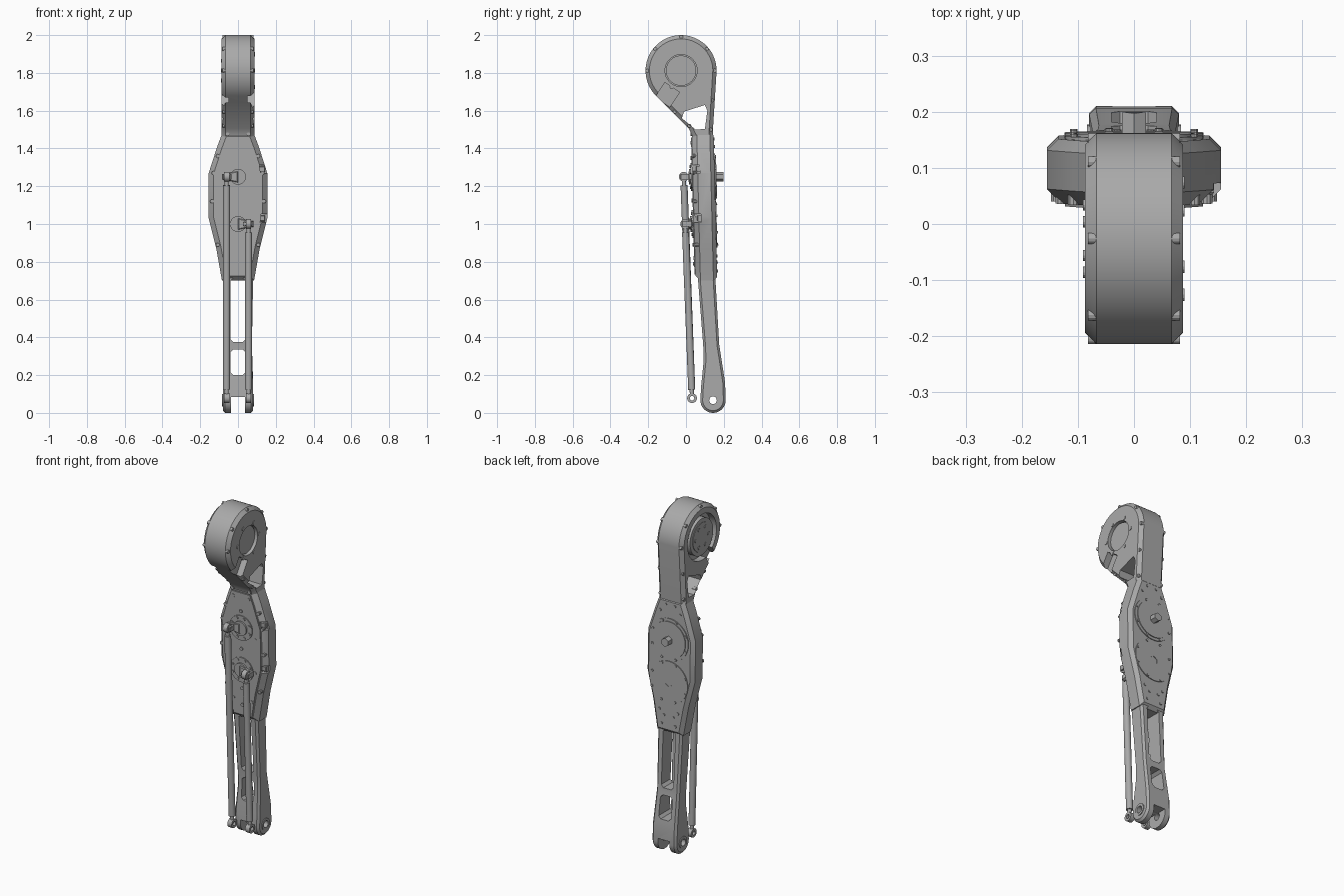
import bpy, bmesh
from math import sin, cos, radians, tau
from mathutils import Vector, Matrix

if "Cube" in bpy.data.objects:
    bpy.data.objects.remove(bpy.data.objects["Cube"])

metal = bpy.data.materials.new("light_grey_metal")
metal.use_nodes = True
metal.diffuse_color = (0.4, 0.4, 0.4, 1)
metal.node_tree.nodes["Principled BSDF"].inputs["Base Color"].default_value = (0.4, 0.4, 0.4, 1)


def finish(name, bm):
    bmesh.ops.recalc_face_normals(bm, faces=bm.faces)
    mesh = bpy.data.meshes.new(name)
    bm.to_mesh(mesh)
    bm.free()
    mesh.materials.append(metal)
    ob = bpy.data.objects.new(name, mesh)
    bpy.context.scene.collection.objects.link(ob)
    return ob


def inset(pts, d):
    """Mitred inward offset of a counter-clockwise outline."""
    out = []
    for i, p in enumerate(pts):
        p, a, b = Vector(p), Vector(pts[i - 1]), Vector(pts[(i + 1) % len(pts)])
        e, f = (p - a).normalized(), (b - p).normalized()
        n, m = Vector((-e.y, e.x)), Vector((-f.y, f.x))
        out.append(p + (n + m) * d / (1 + n.dot(m)))
    return out


def prism(name, pts, axis, lo, hi, ch=0.0, ch_hi=None):
    """Extrude an outline along x or y with chamfered ends."""
    ch_hi = ch if ch_hi is None else ch_hi
    layers = [(lo, ch), (lo + ch, 0), (hi - ch_hi, 0), (hi, ch_hi)] if ch else [(lo, 0), (hi, 0)]
    bm = bmesh.new()
    rings = []
    for t, d in layers:
        ring = inset(pts, d) if d else pts
        rings.append([bm.verts.new((t, u, v) if axis == "x" else (u, t, v)) for u, v in ring])
    for a, b in zip(rings, rings[1:]):
        for i in range(len(a)):
            bm.faces.new((a[i - 1], a[i], b[i], b[i - 1]))
    bm.faces.new(rings[0])
    bm.faces.new(rings[-1])
    return finish(name, bm)


def cylinders(name, items, sides=32):
    """One object from (start, end, radius) cylinders."""
    bm = bmesh.new()
    for p, q, r in items:
        p, q = Vector(p), Vector(q)
        m = Matrix.Translation((p + q) / 2) @ (q - p).to_track_quat("Z", "Y").to_matrix().to_4x4()
        bmesh.ops.create_cone(bm, cap_ends=True, segments=sides, radius1=r, radius2=r,
                              depth=(q - p).length, matrix=m)
    return finish(name, bm)


def rect(u0, u1, v0, v1):
    return [(u0, v0), (u1, v0), (u1, v1), (u0, v1)]


def cut(ob, *cutters):
    for c in cutters:
        mod = ob.modifiers.new("cut", "BOOLEAN")
        mod.operation, mod.solver, mod.object = "DIFFERENCE", "EXACT", c
        bpy.context.view_layer.objects.active = ob
        bpy.ops.object.modifier_apply(modifier=mod.name)
        bpy.data.objects.remove(c)


def polar(c, r, a):
    return c[0] + r * cos(a), c[1] + r * sin(a)


# Hip housing: round head running down into the neck
HIP = (-0.026, 1.812)
R = 0.188
arc = [polar(HIP, R, radians(a)) for a in range(0, 226, 5)]
head = prism("hip_housing", arc + [(0.015, 1.505), (0.037, 1.46), (0.04, 1.4), (0.14, 1.4), (0.142, 1.49)],
             "x", -0.087, 0.087, 0.02)
neck_hole = [(-0.022, 1.56), (0.05, 1.5), (0.1, 1.503), (0.113, 1.6), (0.1, 1.63), (-0.01, 1.595)]
cut(head, prism("c", neck_hole, "x", -0.2, 0.2))
cut(head, cylinders("c", [((0.06, *HIP), (0.2, *HIP), 0.085)], 48),
    cylinders("c", [((-0.2, *HIP), (-0.05, *HIP), 0.135)], 48))
# Cable notches at the lower front of both cheeks
for s, half in ((1, 0.047), (-1, 0.035)):
    d, n = Vector((0.83, -0.55)), Vector((0.55, 0.83))
    c = Vector((-0.095, 1.69))
    pts = [c + d * i * half + n * j for i, j in ((-1, -0.055), (1, -0.055), (1, 0.04), (-1, 0.04))]
    cut(head, prism("c", pts, "x", *sorted((s * 0.05, s * 0.2))))

hip_motor = cylinders("hip_motor", [((-0.045, *HIP), (-0.084, *HIP), 0.108), ((-0.08, *HIP), (-0.087, *HIP), 0.085),
                                    ((0.055, *HIP), (0.072, *HIP), 0.08)], 48)
bolts = []
for k in range(6):
    y, z = polar(HIP, 0.1, tau * k / 6)
    bolts.append(((0.08, y, z), (0.09, y, z), 0.011))
    y, z = polar(HIP, 0.06, tau * k / 6)
    bolts.append(((-0.08, y, z), (-0.091, y, z), 0.01))
rim = [polar(HIP, 0.178, radians(a)) for a in (0, 40, 90, 140, 180)]
for y, z in rim + [(0.138, 1.655), (0.13, 1.5), (-0.06, 1.595), (0.018, 1.52)]:
    for s in (1, -1):
        bolts.append(((s * 0.06, y, z), (s * 0.082, y, z), 0.01))
cylinders("hip_bolts", bolts, 12)

# Knee drive body: long chamfered casing
half = [(0.085, 0.7), (0.115, 0.87), (0.155, 1.03), (0.155, 1.27), (0.11, 1.41), (0.08, 1.49)]
outline = half + [(-x, z) for x, z in reversed(half)]
body = prism("drive_body", outline, "y", 0.038, 0.153, 0.026, 0.02)
for z in (1.03, 1.29):
    cut(body, prism("c", rect(0.115, 0.2, z - 0.022, z + 0.022), "y", 0.0, 0.075))
sheared = [body]
sheared.append(prism("front_panel", inset(outline, 0.032), "y", 0.033, 0.045))

# Front output flanges and rear motor covers
MOTORS = (1.25, 1.0)
flange, cover, small = [], [], []
for z in MOTORS:
    flange += [((0, 0.05, z), (0, 0.027, z), 0.074), ((0, 0.03, z), (0, 0.017, z), 0.042)]
    cover += [((0, 0.14, z), (0, 0.158, z), 0.124), ((0, 0.15, z), (0, 0.163, z), 0.108)]
    for k in range(8):
        x, w = polar((0, z), 0.06, tau * (k + 0.5) / 8)
        small.append(((x, 0.03, w), (x, 0.022, w), 0.008))
        x, w = polar((0, z), 0.116, tau * (k + 0.5) / 8)
        small.append(((x, 0.15, w), (x, 0.163, w), 0.007))
for x, z in [(0.055, 1.475), (0.108, 1.36), (0.13, 1.27), (0.138, 1.12), (0.108, 0.89),
             (0.05, 1.43), (0.09, 1.2), (0.085, 1.0), (0.06, 0.82)]:
    for s in (1, -1):
        small.append(((s * x, 0.06, z), (s * x, 0.03 if x < 0.1 else 0.038, z), 0.01))
for x, z in [(0.03, 1.45), (0.065, 1.41), (0.03, 0.8), (0.06, 0.83), (0.045, 0.75)]:
    for s in (1, -1):
        small.append(((s * x, 0.14, z), (s * x, 0.158, z), 0.008))
for z in (0.79, 0.89, 1.125, 1.35):
    small.append(((0, 0.05, z), (0, 0.027, z), 0.01))
covers = cylinders("motor_covers", cover, 48)
cut(covers, *[cylinders("c", [((0, 0.155, z), (0, 0.2, z), 0.025)], 6) for z in MOTORS])
sheared += [cylinders("output_flanges", flange, 40), covers, cylinders("body_bolts", small, 10)]
# Cable sockets on the left edge
for z in (1.03, 1.29):
    sheared.append(prism("cable_socket", rect(0.11, 0.143, z - 0.016, z + 0.016), "y", 0.055, 0.08, 0.004))
for ob in sheared:
    for v in ob.data.vertices:
        v.co.y += 0.025 * (1.2 - v.co.z)

# Shin: side profile ending in a round ankle
ANKLE = (0.143, 0.067)
foot = [polar(ANKLE, 0.067, radians(a)) for a in range(180, 361, 12)]
shin = prism("shin", foot + [(0.207, 0.16), (0.176, 0.36), (0.155, 0.72), (0.153, 0.8), (0.058, 0.8),
                             (0.064, 0.7), (0.091, 0.36), (0.094, 0.28), (0.08, 0.14)],
             "x", -0.08, 0.08, 0.012)
hole = cylinders("c", [((-0.2, *ANKLE), (0.2, *ANKLE), 0.02)])
slots = []
for z0, z1 in ((0.375, 0.715), (0.2, 0.335)):
    c = 0.015
    slots.append(prism("c", [(-0.04 + c, z0), (0.04 - c, z0), (0.04, z0 + c), (0.04, z1 - c),
                             (0.04 - c, z1), (-0.04 + c, z1), (-0.04, z1 - c), (-0.04, z0 + c)], "y", -0.1, 0.4))
slots.append(prism("c", rect(-0.038, 0.038, -0.1, 0.085), "y", -0.1, 0.4))
cut(shin, hole, *slots)
# Slim the shin above the ankle
for v in shin.data.vertices:
    if 0.25 < v.co.z < 0.6 and abs(v.co.x) > 0.05:
        v.co.x *= 0.92
ring = cylinders("ankle_bushings", [((s * 0.04, *ANKLE), (s * 0.084, *ANKLE), 0.034) for s in (1, -1)])
cut(ring, cylinders("c", [((-0.2, *ANKLE), (0.2, *ANKLE), 0.02)]))

# Push rods with eye ends, driven by cranks on the output flanges
for side, x, z, y in (("right", -0.06, 1.25, -0.012), ("left", 0.056, 1.0, -0.004)):
    top, low = Vector((x, y, z)), Vector((x, 0.032, 0.078))
    d = (low - top).normalized()
    cylinders(side + "_push_rod", [(top + d * 0.045, low - d * 0.045, 0.0185),
                                   (top + d * 0.015, top + d * 0.05, 0.011),
                                   (low - d * 0.05, low - d * 0.015, 0.011)], 24)
    for label, p in (("upper", top), ("lower", low)):
        w = Vector((0.014, 0, 0))
        eye = cylinders(side + "_" + label + "_rod_eye", [(p - w, p + w, 0.026)], 24)
        cut(eye, cylinders("c", [(p - w * 3, p + w * 3, 0.012)], 20))
    s = 1 if x > 0 else -1
    cylinders(side + "_rod_pin", [(top - Vector((0.026, 0, 0)), top + Vector((0.026, 0, 0)), 0.01)], 16)
    arm = [(0, z - 0.03), (0.05, z - 0.02), (0.082, z - 0.015), (0.082, z + 0.015), (0.05, z + 0.02), (0, z + 0.03)]
    arm = [(s * u, v) for u, v in arm][::s]
    prism(side + "_crank", arm, "y", 0.012, 0.032, 0.004)
    for off in (-0.02, 0.02):
        prism(side + "_crank_lug", rect(x + off - 0.005, x + off + 0.005, z - 0.014, z + 0.014),
              "y", y - 0.016, 0.03, 0.002)

for ob in bpy.context.scene.objects:
    ob.select_set(ob.type == "MESH" and ob.data.materials[:1] == [metal])
bpy.context.view_layer.objects.active = head
bpy.ops.object.shade_smooth_by_angle(angle=radians(25))
